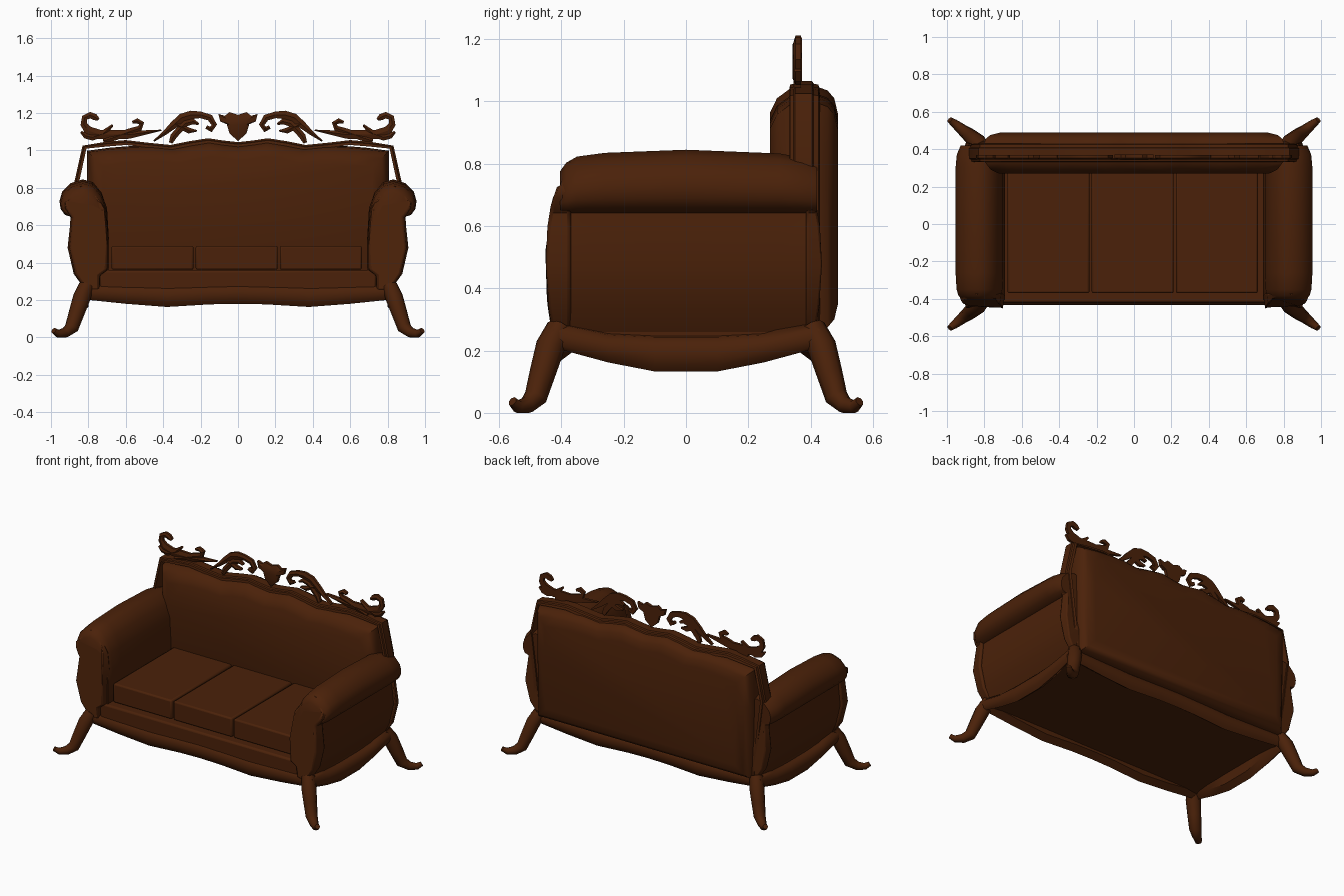
import bpy, bmesh, math
from mathutils import Vector

if "Cube" in bpy.data.objects:
    bpy.data.objects.remove(bpy.data.objects["Cube"])

wood = bpy.data.materials.new("dark brown")
wood.diffuse_color = (0.07, 0.0155, 0.0028, 1)
wood.use_nodes = True
wood.node_tree.nodes["Principled BSDF"].inputs["Base Color"].default_value = wood.diffuse_color


def finish(name, bm, mirror=None, bevel=0, angle=40):
    bmesh.ops.recalc_face_normals(bm, faces=bm.faces)
    me = bpy.data.meshes.new(name)
    bm.to_mesh(me)
    bm.free()
    ob = bpy.data.objects.new(name, me)
    bpy.context.collection.objects.link(ob)
    me.materials.append(wood)
    bpy.context.view_layer.objects.active = ob
    ob.select_set(True)
    bpy.ops.object.shade_smooth_by_angle(angle=math.radians(angle))
    ob.select_set(False)
    if bevel:
        b = ob.modifiers.new("bevel", 'BEVEL')
        b.width, b.segments, b.angle_limit = bevel, 2, math.radians(50)
    if mirror:
        m = ob.modifiers.new("mirror", 'MIRROR')
        m.use_axis = mirror
        m.use_mirror_merge = False
    return ob


def loft(name, rings, closed=False, **kw):
    """Skin a list of equal-length rings; cap the ends unless closed."""
    bm = bmesh.new()
    vs = [[bm.verts.new(p) for p in r] for r in rings]
    n = len(vs[0])
    for i in range(len(vs) - (0 if closed else 1)):
        a, b = vs[i], vs[(i + 1) % len(vs)]
        for j in range(n):
            k = (j + 1) % n
            bm.faces.new((a[j], a[k], b[k], b[j]))
    if not closed:
        bm.faces.new(vs[0])
        bm.faces.new(vs[-1])
    return finish(name, bm, **kw)


def box(name, x0, x1, y0, y1, z0, z1, bevel=0):
    ring = [(x0, y0), (x1, y0), (x1, y1), (x0, y1)]
    return loft(name, [[(x, y, z) for x, y in ring] for z in (z0, z1)], bevel=bevel)


def lerp(pts, t):
    for (a, u), (b, v) in zip(pts, pts[1:]):
        if t <= b:
            return u + (v - u) * max(0, (t - a) / (b - a))
    return pts[-1][1]


# Legs: tapered cabriole tubes, splayed diagonally
leg = [(.81, .405, .275, .042), (.835, .435, .215, .047), (.863, .46, .13, .042),
       (.89, .483, .05, .037), (.925, .51, .024, .029), (.962, .54, .02, .022), (.985, .557, .037, .016)]
rings = []
for i, (x, y, z, r) in enumerate(leg):
    d = Vector(leg[min(i + 1, len(leg) - 1)][:3]) - Vector(leg[max(i - 1, 0)][:3])
    d.normalize()
    side = Vector((1, -1, 0)).normalized()
    up = d.cross(side)
    rings.append([Vector((x, y, z)) + r * (math.cos(a) * side + math.sin(a) * up)
                  for a in [math.tau * k / 8 for k in range(8)]])
for r in rings:
    for p in r:
        p.z = max(p.z, 0)
loft("legs", rings, mirror=(True, True, False), angle=50)

# Apron: wavy moulding around the base
front_low = [(0, .18), (.15, .177), (.38, .163), (.6, .18), (.84, .205)]
side_low = [(0, .13), (.1, .133), (.25, .162), (.41, .195)]
path = []
for s in (-1, 1):
    xs = [-.84, -.6, -.38, -.15, 0, .15, .38, .6, .84]
    path += [(-s * x, s * .408, 0, s, lerp(front_low, abs(x)), lerp([(0, .285), (.4, .275), (.84, .285)], abs(x))) for x in xs]
    path += [(-s * .84, s * y, -s, 0, lerp(side_low, abs(y)), .238 + abs(y) * .05) for y in (.25, .1, -.1, -.25)]
rings = []
for x, y, nx, ny, lo, hi in path:
    if abs(x) == .84 and abs(y) == .408:
        nx, ny = math.copysign(.9, x), math.copysign(1, y)
    h = hi - lo
    prof = [(-.04, lo + .03), (.0, lo), (.018, lo + h * .2), (.026, lo + h * .5), (.02, lo + h * .8), (0, hi), (-.05, hi + .01)]
    rings.append([(x + nx * o, y + ny * o, z) for o, z in prof])
loft("apron", rings, closed=True)
box("bottom_panel", -.82, .82, -.4, .4, .225, .262)

# Seat platform and three cushions
box("seat_platform", -.74, .74, -.42, .4, .25, .36, .012)
for i in range(3):
    c = -.457 + i * .45
    box(f"seat_cushion_{i + 1}", c - .219, c + .219, -.37, .3, .362, .49, .01)

# Arms: rolled profile along y, narrowing at both ends
arm = [(.815, .25), (.862, .34), (.895, .48), (.882, .6), (.88, .642), (.925, .655), (.948, .69), (.954, .73),
       (.94, .78), (.895, .825), (.83, .845), (.775, .83), (.73, .775), (.7, .69), (.69, .52),
       (.69, .36), (.735, .33), (.735, .25)]
drop = [(-.405, .07, .72), (-.385, .042, .88), (-.35, .022, .96), (-.26, .01, 1), (0, 0, 1), (.3, .012, 1),
        (.37, .025, .95), (.42, .04, .8)]


def arm_ring(y, d, k):
    f = [max(0, min(1, (z - .6) / .1)) for _, z in arm]
    return [(x + (.82 - x) * (1 - k) * t, y, z - (d * min(1, (z - .65) / .15) if z > .65 else 0))
            for (x, z), t in zip(arm, f)]


loft("arms", [arm_ring(*d) for d in drop], mirror=(True, False, False), angle=60)

# Carved posts closing each arm end
post = [(x + (.018 if .3 < z < .645 and x > .8 else -.015 if x > .87 else .008 if z > .6 else 0), z) for x, z in arm]
bulge = [(.25, .43), (.36, .447), (.52, .458), (.69, .43), (.78, .405), (.85, .385)]


def arm_post(name, s, back, depth):
    inner = [(x, s * back, z - (.03 if z > .7 else 0)) for x, z in post]
    outer = [(x + (.79 - x) * .12, s * (lerp(bulge, z) - depth), z - (.05 if z > .75 else 0)) for x, z in post]
    loft(name, [inner, outer], mirror=(True, False, False), bevel=.014)


arm_post("front_arm_posts", -1, .37, 0)
arm_post("rear_arm_posts", 1, .385, .015)

# Backrest: wavy-topped upholstery, domed on both sides
top = [(0, 1.035), (.08, 1.044), (.16, 1.056), (.26, 1.04), (.36, 1.02), (.48, 1.032), (.6, 1.046), (.7, 1.038), (.82, 1.022)]
xs = [x for x, _ in top]
half = [-x for x in xs[:0:-1]] + xs


def back_ring(y, inset):
    k = (.808 - inset) / .82
    pts = [(x * k, y, lerp(top, abs(x)) - (.006 if abs(x) < .55 else .024) - inset) for x in half]
    return pts + [(.808 - inset, y, .75), (.80 - inset, y, .26 + inset),
                  (-.80 + inset, y, .26 + inset), (-.808 + inset, y, .75)]


loft("back_upholstery", [back_ring(y, i) for y, i in
     [(.27, .085), (.292, .04), (.335, .008), (.415, 0), (.455, .015), (.476, .04), (.488, .09)]])

# Back frame: moulded strip following the backrest outline
line = [(-.80, .27), (-.868, .8)] + [(x, lerp(top, abs(x)) - .005) for x in half] + [(.868, .8), (.80, .27)]
section = [(-.012, .332), (.003, .334), (.006, .345), (.014, .35), (.014, .405), (.006, .41), (.003, .425), (-.012, .43)]
rings = []
for i, (x, z) in enumerate(line):
    ax, az = line[max(i - 1, 0)]
    bx, bz = line[min(i + 1, len(line) - 1)]
    n = Vector((az - bz, bx - ax)).normalized()
    rings.append([(x + n.x * o, y, z + n.y * o) for o, y in section])
loft("back_frame", rings)


# Carved crest: tapered scroll ribbons, mirrored
def scroll(name, pts):
    rings = []
    for i, (x, z, w) in enumerate(pts):
        a, b = pts[max(i - 1, 0)], pts[min(i + 1, len(pts) - 1)]
        n = Vector((a[1] - b[1], b[0] - a[0])).normalized() * w / 2
        rings.append([(x + n.x, .352, z + n.y), (x, .345, z), (x - n.x, .352, z - n.y),
                      (x - n.x, .37, z - n.y), (x + n.x, .37, z + n.y)])
    loft(name, rings, mirror=(True, False, False), angle=30)


scroll("crest_inner_scroll", [(.17, 1.125, .02), (.145, 1.112, .03), (.127, 1.137, .03), (.15, 1.175, .035), (.2, 1.19, .035),
                              (.25, 1.19, .045), (.3, 1.175, .045), (.345, 1.135, .04), (.39, 1.095, .025), (.45, 1.05, .008)])
scroll("crest_lower_leaf", [(.21, 1.14, .012), (.24, 1.155, .03), (.28, 1.145, .035), (.315, 1.11, .035), (.345, 1.075, .035), (.36, 1.04, .02)])
scroll("crest_leaf_tip", [(.22, 1.105, .008), (.26, 1.105, .03), (.3, 1.125, .03), (.335, 1.14, .015)])
scroll("crest_outer_scroll", [(.745, 1.165, .015), (.765, 1.178, .035), (.79, 1.188, .035), (.82, 1.175, .032), (.825, 1.14, .035),
                              (.8, 1.105, .05), (.74, 1.085, .05), (.66, 1.085, .05), (.58, 1.085, .045), (.5, 1.095, .025), (.41, 1.108, .006)])
scroll("crest_middle_scroll", [(.565, 1.15, .015), (.54, 1.158, .028), (.515, 1.145, .028), (.525, 1.118, .03),
                               (.58, 1.1, .035), (.66, 1.07, .035), (.72, 1.05, .02)])
scroll("crest_corner_curl", [(.84, 1.1, .012), (.815, 1.078, .03), (.78, 1.07, .035), (.72, 1.09, .035), (.67, 1.135, .012)])

# Central shell of the crest
shell = [(0, 1.19), (.045, 1.205), (.07, 1.185), (.105, 1.195), (.095, 1.155), (.06, 1.14), (.045, 1.09), (.0, 1.05)]
shell += [(-x, z) for x, z in shell[-2:0:-1]]
loft("crest_shell", [[(x * k, y, 1.13 + (z - 1.13) * k) for x, z in shell] for y, k in [(.342, .7), (.352, 1), (.372, 1)]])
